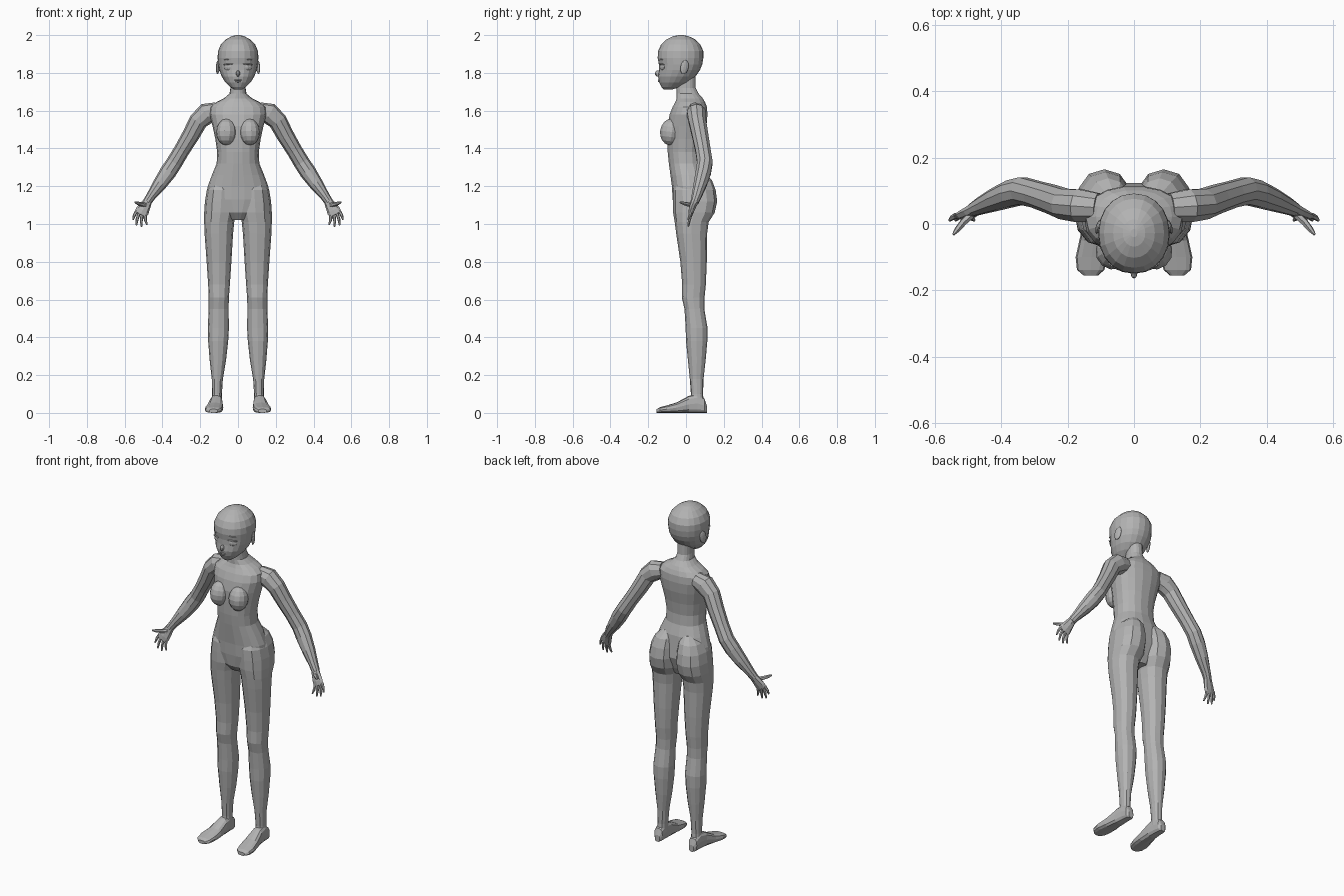
import bpy, bmesh, math
from mathutils import Vector, Matrix, Euler

skin = bpy.data.materials.new("plain_grey")
skin.diffuse_color = (0.45, 0.45, 0.45, 1)


def finish(name, bm, mirror):
    """Turn a bmesh into a flat-shaded object, mirrored across x when paired."""
    bmesh.ops.recalc_face_normals(bm, faces=bm.faces)
    mesh = bpy.data.meshes.new(name)
    bm.to_mesh(mesh)
    bm.free()
    mesh.materials.append(skin)
    ob = bpy.data.objects.new(name, mesh)
    bpy.context.collection.objects.link(ob)
    if mirror:
        mod = ob.modifiers.new("mirror", 'MIRROR')
        mod.use_mirror_merge = False
    return ob


def loft(name, rings, sides, mirror=False, power=0.88):
    """Skin a row of rounded rings, each given as (centre, u, v)."""
    bm = bmesh.new()
    loops = []
    for c, u, v in rings:
        loop = []
        for i in range(sides):
            a = 2 * math.pi * i / sides
            cu, sv = (math.copysign(abs(t) ** power, t) for t in (math.cos(a), math.sin(a)))
            loop.append(bm.verts.new(c + u * cu + v * sv))
        loops.append(loop)
    for lo, hi in zip(loops, loops[1:]):
        for i in range(sides):
            j = (i + 1) % sides
            bm.faces.new((lo[i], lo[j], hi[j], hi[i]))
    bm.faces.new(loops[0])
    bm.faces.new(loops[-1])
    return finish(name, bm, mirror)


def level(z, x0, x1, y0, y1):
    """Horizontal ring filling a rectangle."""
    return (Vector(((x0 + x1) / 2, (y0 + y1) / 2, z)),
            Vector(((x1 - x0) / 2, 0, 0)), Vector((0, (y1 - y0) / 2, 0)))


def limb(name, path, sides):
    """Tube along (x, y, z, width, depth) points, square to its path."""
    pts = [Vector(p[:3]) for p in path]
    rings = []
    for i, p in enumerate(path):
        t = (pts[min(i + 1, len(pts) - 1)] - pts[max(i - 1, 0)]).normalized()
        wide = Vector((0, 1, 0)).cross(t).normalized()
        rings.append((pts[i], wide * p[3], t.cross(wide) * p[4]))
    return loft(name, rings, sides, mirror=True, power=1)


def blob(name, loc, radii, rot=(0, 0, 0), mirror=False, u=12, v=8):
    bm = bmesh.new()
    m = Matrix.LocRotScale(Vector(loc), Euler(rot), Vector(radii))
    bmesh.ops.create_uvsphere(bm, u_segments=u, v_segments=v, radius=1, matrix=m)
    return finish(name, bm, mirror)


# torso and neck: height, half width, front y, back y
torso = [(1.02, .05, -.03, .08), (1.06, .10, -.062, .10), (1.13, .165, -.072, .125),
         (1.20, .16, -.076, .118), (1.26, .138, -.084, .112), (1.32, .113, -.092, .092),
         (1.38, .11, -.098, .088), (1.45, .12, -.10, .096), (1.52, .135, -.10, .11),
         (1.58, .15, -.088, .115), (1.62, .145, -.072, .112), (1.645, .115, -.058, .102),
         (1.665, .075, -.05, .09), (1.69, .045, -.05, .068), (1.72, .04, -.05, .052),
         (1.78, .04, -.045, .05)]
loft("torso", [level(z, -x, x, a, b) for z, x, a, b in torso], 18)
blob("breast", (.062, -.082, 1.487), (.054, .056, .07), (-.12, 0, .15), True)

# legs with buttocks: height, inner x, outer x, front y, back y
leg = [(1.27, .03, .10, 0, .10), (1.23, .012, .143, -.05, .138), (1.18, .006, .165, -.07, .157),
       (1.12, .004, .175, -.07, .165), (1.06, .006, .179, -.068, .152), (1.01, .02, .179, -.06, .12),
       (.95, .026, .177, -.052, .112), (.80, .035, .166, -.03, .11), (.68, .043, .158, -.02, .105),
       (.61, .048, .155, -.022, .098), (.55, .05, .155, -.008, .097), (.45, .048, .16, -.002, .114),
       (.38, .052, .158, 0, .113), (.28, .063, .15, .01, .104), (.18, .08, .139, .02, .093),
       (.10, .085, .137, .026, .09), (.05, .084, .14, .02, .095)]
loft("leg", [level(*r) for r in leg], 12, True)

# feet: y, inner x, outer x, top height
foot = [(.11, .097, .128, .04), (.098, .087, .14, .075), (.06, .084, .144, .10),
        (.015, .081, .15, .09), (-.05, .078, .165, .055), (-.10, .08, .176, .04),
        (-.138, .089, .172, .03), (-.155, .108, .152, .02)]
loft("foot", [(Vector(((a + b) / 2, y, h / 2)), Vector(((b - a) / 2, 0, 0)), Vector((0, 0, h / 2)))
              for y, a, b, h in foot], 12, True, .7)

# arms from shoulder to wrist
limb("arm", [(.11, .05, 1.60, .045, .045), (.165, .055, 1.585, .057, .052),
             (.21, .06, 1.545, .05, .048), (.25, .075, 1.47, .046, .045),
             (.298, .09, 1.39, .042, .042), (.337, .1, 1.325, .043, .043),
             (.37, .092, 1.275, .044, .042), (.415, .075, 1.21, .037, .036),
             (.462, .055, 1.145, .025, .027), (.482, .045, 1.115, .023, .022)], 10)

# hands
limb("palm", [(.475, .048, 1.125, .022, .022), (.49, .038, 1.098, .029, .018),
              (.506, .028, 1.07, .036, .015), (.517, .023, 1.05, .034, .011)], 8)
fingers = [((.492, 1.045), (.482, .995)), ((.507, 1.05), (.511, .986)),
           ((.524, 1.057), (.538, .994)), ((.537, 1.068), (.556, 1.022))]
for (x0, z0), (x1, z1) in fingers:
    limb("finger", [(x0, .025, z0, .009, .009), ((x0 + x1) / 2 + .003, .018, (z0 + z1) / 2, .008, .008),
                    (x1, .012, z1, .004, .005)], 6)
limb("thumb", [(.488, .03, 1.10, .012, .012), (.515, .005, 1.105, .011, .011),
               (.532, -.016, 1.11, .009, .009), (.545, -.032, 1.115, .004, .004)], 6)

# head: height, half width, front y, back y
head = [(1.713, .022, -.118, -.07), (1.725, .042, -.13, -.03), (1.75, .067, -.142, .015),
        (1.78, .086, -.148, .05), (1.815, .099, -.144, .074), (1.845, .105, -.144, .086),
        (1.88, .108, -.15, .092), (1.915, .106, -.148, .092), (1.95, .091, -.132, .076),
        (1.978, .063, -.102, .048), (1.994, .034, -.068, .014), (2.0, .01, -.04, -.015)]
loft("head", [level(z, -x, x, a, b) for z, x, a, b in head], 20, power=.95)

# face
blob("nose", (0, -.147, 1.797), (.011, .018, .017), (.35, 0, 0), u=8, v=6)
blob("lip", (0, -.143, 1.762), (.02, .007, .004), u=8, v=6)
blob("lip", (0, -.141, 1.754), (.014, .007, .004), u=8, v=6)
blob("eye", (.05, -.126, 1.83), (.026, .007, .016), (0, 0, .4), True)
blob("iris", (.05, -.131, 1.83), (.011, .005, .013), (0, 0, .4), True, 10, 6)
blob("eyelid", (.051, -.128, 1.846), (.03, .009, .004), (0, .08, .4), True, 10, 6)
blob("eyebrow", (.05, -.132, 1.872), (.026, .006, .003), (0, .1, .4), True, 8, 6)
blob("ear", (.107, -.008, 1.83), (.008, .022, .038), (-.2, 0, .3), True, 10, 8)
